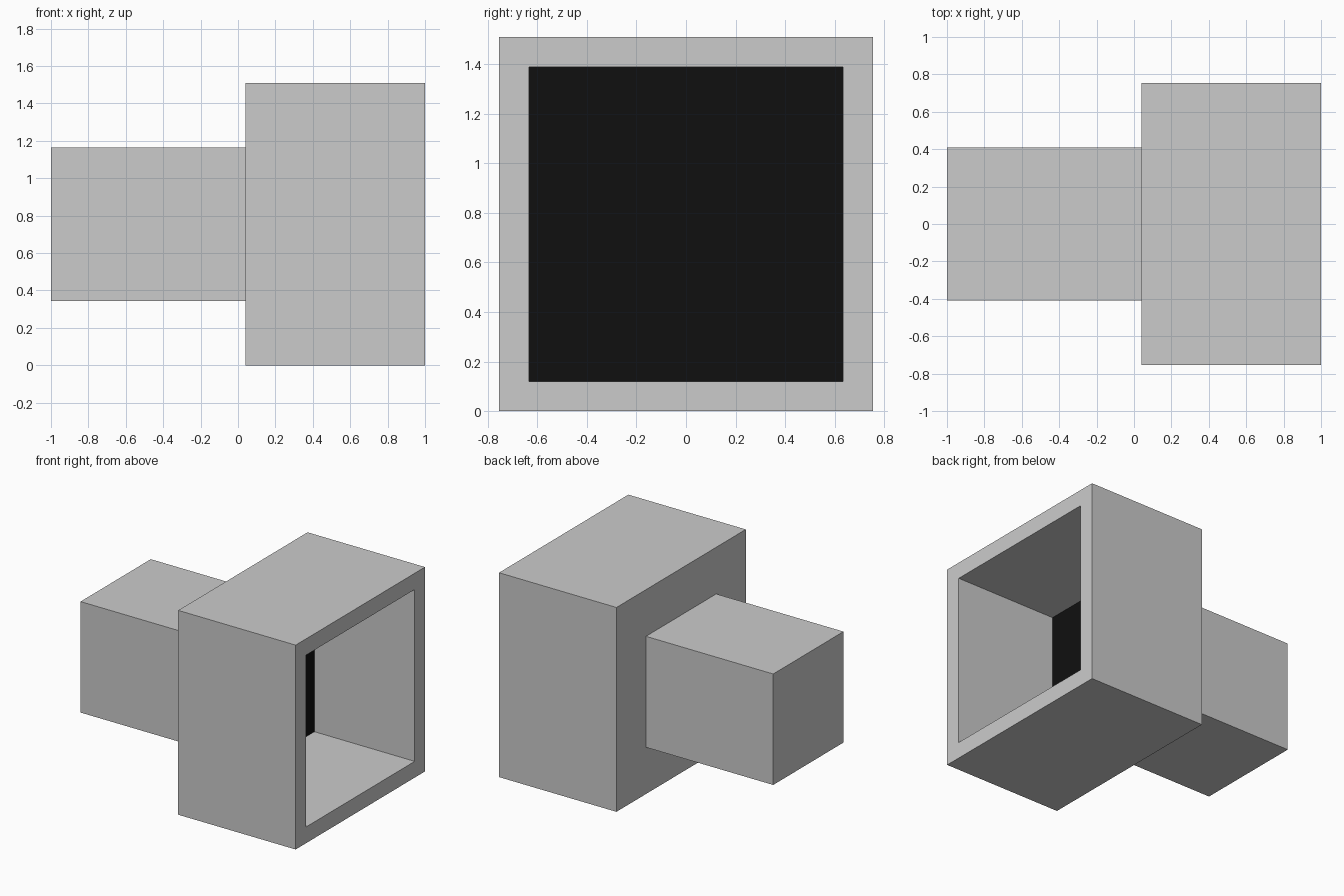
import bpy
import bmesh
from mathutils import Vector

if "Cube" in bpy.data.objects:
    bpy.data.objects.remove(bpy.data.objects["Cube"])


def flat_colour(name, value):
    mat = bpy.data.materials.new(name)
    mat.diffuse_color = (value, value, value, 1.0)
    mat.use_nodes = True
    mat.node_tree.nodes["Principled BSDF"].inputs["Base Color"].default_value = mat.diffuse_color
    return mat


grey = flat_colour("light grey", 0.6)
black = flat_colour("black", 0.005)


def box(name, low, high):
    """Axis-aligned box between two corners."""
    low, high = Vector(low), Vector(high)
    bm = bmesh.new()
    bmesh.ops.create_cube(bm, size=1)
    for v in bm.verts:
        v.co = (low + high) / 2 + v.co * (high - low)
    mesh = bpy.data.meshes.new(name)
    bm.to_mesh(mesh)
    bm.free()
    mesh.materials.append(grey)
    obj = bpy.data.objects.new(name, mesh)
    bpy.context.collection.objects.link(obj)
    return obj


# Rear body block
box("rear_block", (-1.0, -0.41, 0.345), (0.04, 0.41, 1.165))

# Large front housing with a deep square recess
housing = box("front_housing", (0.04, -0.755, 0.0), (1.0, 0.755, 1.51))
housing.data.materials.append(black)
bm = bmesh.new()
bm.from_mesh(housing.data)
bm.normal_update()
opening = max(bm.faces, key=lambda f: f.normal.x)
bmesh.ops.inset_region(bm, faces=[opening], thickness=0.17)
for v in opening.verts:  # keep the rim, push a new floor inwards
    v.co.x = 1.0
floor = bmesh.ops.extrude_discrete_faces(bm, faces=[opening])["faces"][0]
for v in floor.verts:
    v.co.x -= 0.82
floor.material_index = 1  # black screen at the back of the recess
bmesh.ops.recalc_face_normals(bm, faces=bm.faces[:])
bm.to_mesh(housing.data)
bm.free()
